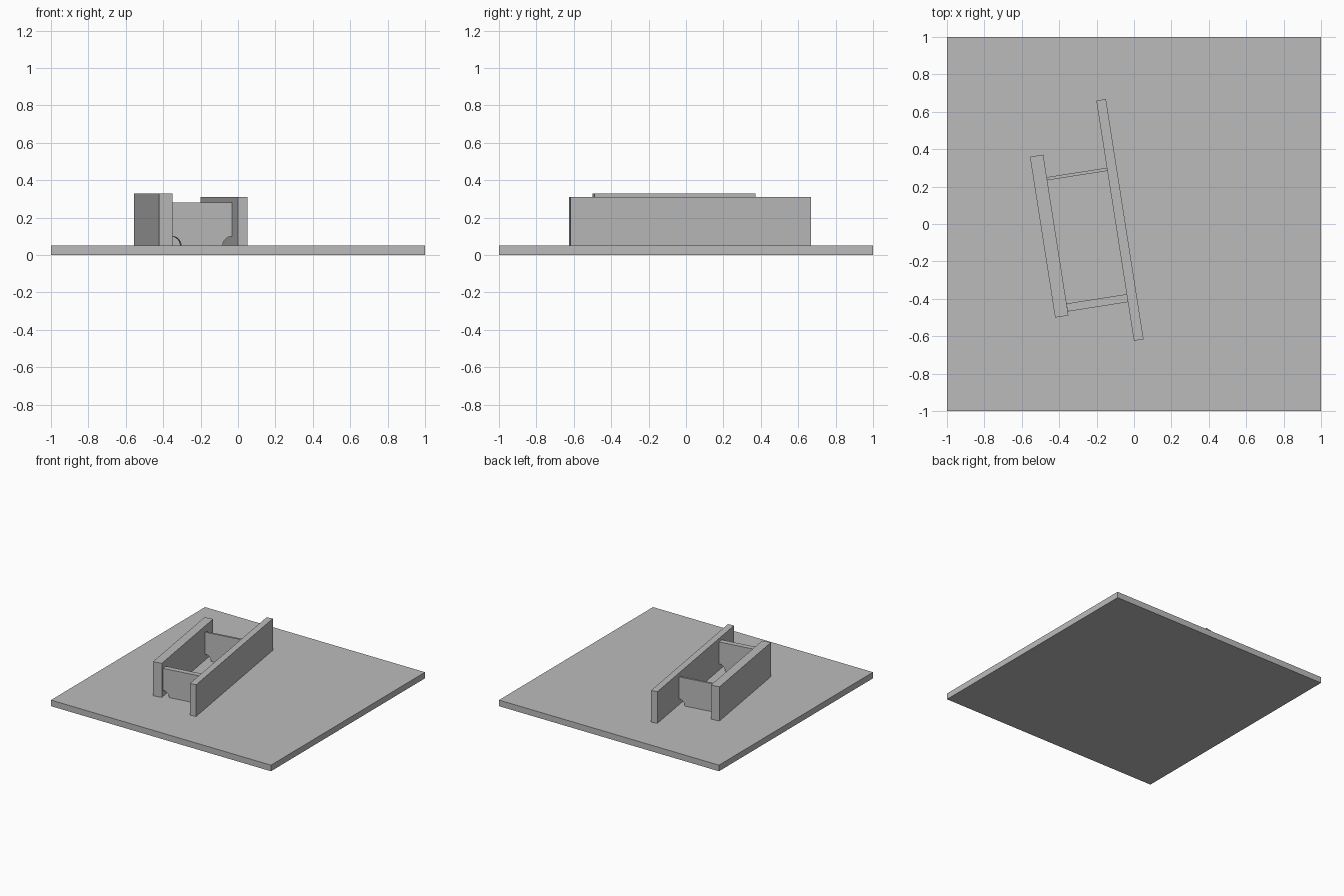
import bpy, bmesh, math
from mathutils import Matrix

cube = bpy.data.objects.get("Cube")
if cube:
    bpy.data.objects.remove(cube, do_unlink=True)

GREY = (0.5, 0.5, 0.5, 1)
grey = bpy.data.materials.new("plain grey")
grey.use_nodes = True
grey.diffuse_color = GREY
grey.node_tree.nodes["Principled BSDF"].inputs["Base Color"].default_value = GREY

BASE_TOP = 0.05
TURN = Matrix.Rotation(math.radians(8.9), 4, "Z")   # heading of the walls


def extrude_profile(name, profile, center, depth, matrix=Matrix()):
    """Extrude an (x, z) outline along y, placed around center (x, y)."""
    bm = bmesh.new()
    cx, cy = center
    face = bm.faces.new([bm.verts.new((cx + x, cy - depth / 2, z)) for x, z in profile])
    new = bmesh.ops.extrude_face_region(bm, geom=[face])["geom"]
    bmesh.ops.translate(bm, vec=(0, depth, 0),
                        verts=[v for v in new if isinstance(v, bmesh.types.BMVert)])
    bmesh.ops.recalc_face_normals(bm, faces=bm.faces)
    mesh = bpy.data.meshes.new(name)
    bm.to_mesh(mesh)
    bm.free()
    mesh.materials.append(grey)
    obj = bpy.data.objects.new(name, mesh)
    obj.matrix_world = matrix
    bpy.context.collection.objects.link(obj)
    return obj


def box_profile(width, bottom, top):
    w = width / 2
    return [(-w, bottom), (w, bottom), (w, top), (-w, top)]


def notched_profile(width, bottom, top, radius, steps=12):
    """Rectangle with a quarter-round hole at each lower corner."""
    w = width / 2
    arc = [(radius * math.cos(a), radius * math.sin(a))
           for a in (math.pi / 2 * i / steps for i in range(steps + 1))]
    right = [(w - x, bottom + z) for x, z in arc]
    left = [(-w + x, bottom + z) for x, z in reversed(arc)]
    return right + [(w, top), (-w, top)] + left


# Ground slab
extrude_profile("base_slab", box_profile(2, 0, BASE_TOP), (0, 0), 2)

# Two long walls, the right one thicker and taller
extrude_profile("left_wall", box_profile(0.052, BASE_TOP, 0.31), (-0.071, 0.033), 1.3, TURN)
extrude_profile("right_wall", box_profile(0.072, BASE_TOP, 0.33), (-0.458, 0.006), 0.87, TURN)

# Cross panels between the walls, notched at the floor
panel = notched_profile(0.325, BASE_TOP, 0.28, 0.05)
extrude_profile("front_cross_panel", panel, (-0.259, -0.386), 0.043, TURN)
extrude_profile("back_cross_panel", panel, (-0.259, 0.311), 0.017, TURN)
